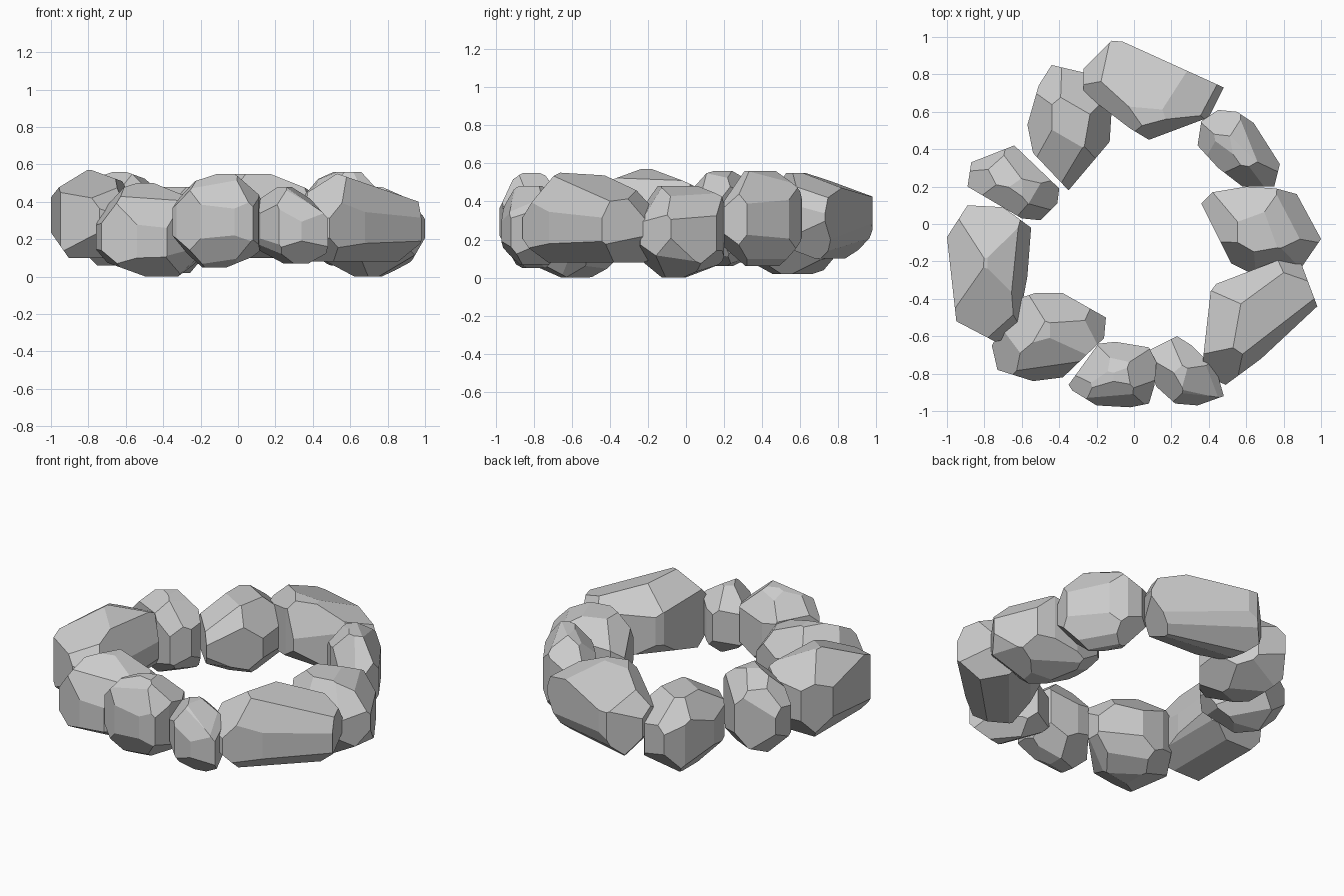
import bpy, bmesh
from math import radians, sin, cos
from mathutils import Vector
from mathutils.geometry import convex_hull_2d

Q = 2.3  # roundness of the facet distances


def slice_off(bm, co, no):
    geom = bm.verts[:] + bm.edges[:] + bm.faces[:]
    cut = bmesh.ops.bisect_plane(bm, geom=geom, dist=1e-5, plane_co=co,
                                 plane_no=no, clear_outer=True)["geom_cut"]
    edges = [e for e in cut if isinstance(e, bmesh.types.BMEdge) and e.is_boundary]
    if len(edges) > 2:
        bmesh.ops.edgeloop_fill(bm, edges=edges)


def rock(name, outline, bottom, waist, top, facets):
    """Chisel a block: plan outline first, then (azimuth, elevation[, depth]) facets."""
    pts = [Vector(p) for p in outline]
    pts = [pts[i] for i in convex_hull_2d(pts)]
    mid = sum(pts, Vector((0, 0))) / len(pts)
    centre = Vector((mid.x, mid.y, waist))
    bm = bmesh.new()
    bmesh.ops.create_cube(bm, size=2)
    for v in bm.verts:
        v.co = Vector((mid.x + v.co.x, mid.y + v.co.y, top if v.co.z > 0 else bottom))
    # side walls
    for a, b in zip(pts, pts[1:] + pts[:1]):
        n = Vector((b.y - a.y, a.x - b.x, 0)).normalized()
        co = Vector((a.x, a.y, 0))
        if n.dot(centre - co) > 0:
            n = -n
        slice_off(bm, co, n)
    # sloping facets above and below the waist
    for az, el, *depth in facets:
        half = top - waist if el > 0 else waist - bottom
        az, el = radians(az), radians(el)
        flat = Vector((cos(az), sin(az)))
        reach = max((p - mid).dot(flat) for p in pts) * cos(el)
        d = (reach ** Q + abs(half * sin(el)) ** Q) ** (1 / Q)
        d *= depth[0] if depth else 1
        n = Vector((flat.x * cos(el), flat.y * cos(el), sin(el)))
        slice_off(bm, centre + n * d, n)
    bmesh.ops.recalc_face_normals(bm, faces=bm.faces)
    me = bpy.data.meshes.new(name)
    bm.to_mesh(me)
    bm.free()
    bpy.context.collection.objects.link(bpy.data.objects.new(name, me))


# large stones
rock("back_stone",
     [(-.27, .83), (-.12, .98), (-.06, .975), (.48, .73), (.40, .57), (.08, .45), (-.02, .51), (-.27, .70)],
     .1, .32, .55, [(85, 70, .81), (20, 68, .95), (-20, 25), (-75, 22), (215, 45), (150, 40),
                    (70, -25), (75, -50), (262, -68, .93), (-90, -40), (-10, -35), (190, -40)])
rock("left_stone",
     [(-1, -.07), (-.89, .1), (-.7, .09), (-.55, -.02), (-.57, -.28), (-.63, -.6), (-.74, -.63), (-.95, -.52)],
     .1, .26, .57, [(100, 65), (-5, 22), (0, 70, .95), (175, 55), (-95, 68, .92), (-60, 35),
                    (180, -35), (0, -35), (0, -60, .95), (-90, -45), (90, -40)])
rock("front_left_stone",
     [(-.62, -.4), (-.53, -.37), (-.38, -.37), (-.15, -.5), (-.16, -.61), (-.38, -.82), (-.54, -.84), (-.73, -.78), (-.76, -.65)],
     0, .2, .5, [(-80, 25), (-75, 60, .97), (0, 68, .97), (150, 55), (70, 45), (20, 35), (190, 35),
                 (-80, -60), (190, -48), (120, -45), (60, -35), (55, -65), (-10, -45), (-40, -30), (180, -70, .95)])
rock("front_right_stone",
     [(.41, -.36), (.44, -.32), (.78, -.19), (.89, -.2), (.98, -.44), (.68, -.72), (.49, -.86), (.36, -.8)],
     .08, .24, .555, [(-45, 25), (0, 71, .84), (165, 55), (110, 45), (-110, 40), (60, 30),
                      (-45, -50), (30, -40), (140, -40), (140, -65), (-120, -45)])
rock("right_stone",
     [(.36, .11), (.42, .17), (.60, .20), (.76, .19), (.87, .16), (1, -.08), (.89, -.24), (.64, -.27), (.52, -.21)],
     0, .24, .48, [(25, 40), (20, 68), (110, 60), (-45, 40), (-80, 35), (-120, 30), (180, 50),
                   (0, -30), (-10, -60), (75, -45), (85, -68, .95), (-70, -45), (180, -35), (180, -62, .95), (140, -45), (230, -50)])
rock("back_left_stone",
     [(-.44, .85), (-.27, .81), (-.12, .6), (-.13, .44), (-.35, .18), (-.41, .25), (-.54, .38), (-.57, .53), (-.51, .74)],
     .02, .24, .48, [(180, 40), (-10, 35), (-120, 60), (-60, 40), (60, 50), (130, 45),
                     (90, -40), (60, -65), (-60, -32), (-70, -60, .95), (0, -40), (180, -40), (-135, -50)])

# small stones, with more facets
rock("left_pebble",
     [(-.87, .33), (-.64, .42), (-.40, .19), (-.41, .11), (-.5, .02), (-.6, .03), (-.7, .1), (-.89, .2)],
     .06, .29, .56, [(125, 65), (60, 40), (-20, 45), (-70, 30), (-125, 50), (180, 45), (130, 30), (0, 70),
                     (60, -35), (-25, -35), (-40, -62, .95), (-80, -45), (-140, -40), (150, -40), (80, -65)])
rock("front_pebble",
     [(-.19, -.64), (-.1, -.63), (.08, -.66), (.12, -.74), (.11, -.86), (.08, -.96), (-.02, -.98), (-.2, -.97), (-.33, -.89), (-.35, -.86)],
     .05, .3, .55, [(-90, 25), (-100, 55), (-35, 35), (10, 50), (90, 35), (110, 60), (140, 45), (190, 40), (180, 72),
                    (-90, -30), (-80, -60), (-30, -45), (0, -68), (50, -45), (110, -40), (190, -45)])
rock("front_right_pebble",
     [(.23, -.60), (.31, -.65), (.44, -.78), (.48, -.92), (.34, -.97), (.22, -.96), (.12, -.87), (.05, -.69)],
     .07, .24, .48, [(0, 42, .95), (-15, 56, .88), (-80, 25), (-60, 45), (60, 45), (130, 58), (210, 40),
                     (-80, -40), (-140, -30), (180, -40, .95), (200, -58, .88), (40, -45), (110, -45)])
rock("back_right_pebble",
     [(.34, .42), (.36, .55), (.45, .61), (.55, .60), (.64, .54), (.78, .32), (.75, .2), (.58, .2), (.45, .3)],
     .06, .3, .56, [(30, 30), (45, 58), (-60, 40), (-100, 30), (-145, 45), (-170, 65), (190, 35), (110, 45),
                    (30, -30), (30, -60), (-60, -45), (-130, -40), (200, -65), (170, -40), (100, -40)])
